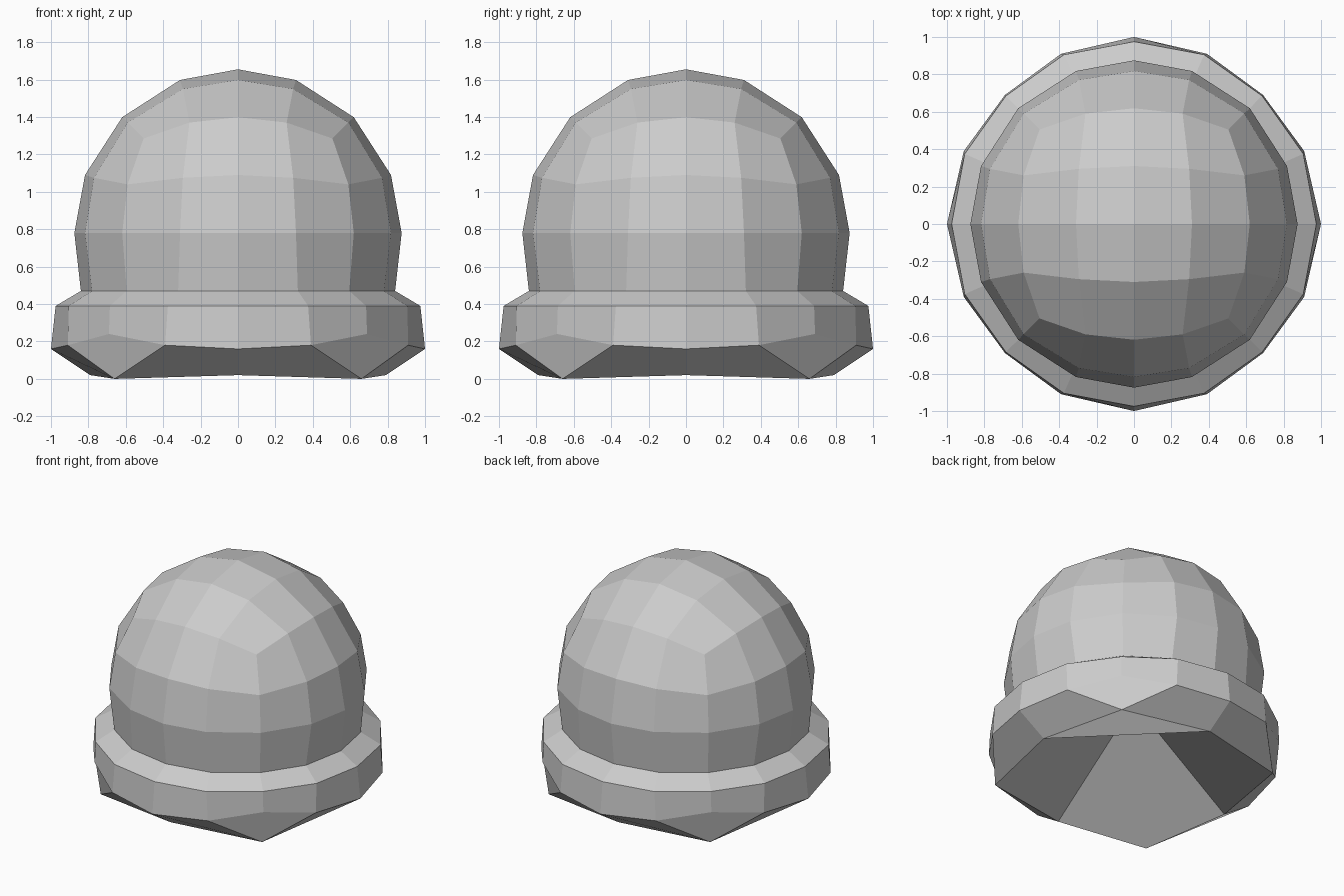
import bpy, bmesh
from math import pi, cos, sin

if "Cube" in bpy.data.objects:
    bpy.data.objects.remove(bpy.data.objects["Cube"])

bm = bmesh.new()

# Upper dome: a gridded cube, lower half removed, rounded to a sphere
bmesh.ops.create_cube(bm, size=2)
bmesh.ops.subdivide_edges(bm, edges=bm.edges[:], cuts=3, use_grid_fill=True)
bmesh.ops.delete(bm, geom=[v for v in bm.verts if v.co.z < -0.1], context='VERTS')
# rounded position of each kind of grid point: (lattice values) -> (0, 0.5, 1) lengths
ROUND = {
    (0, 0, 2): (0, 0, 0.875), (0, 1, 2): (0, 0.31, 0.818), (0, 2, 2): (0, 0, 0.619),
    (1, 1, 2): (0, 0.295, 0.77), (1, 2, 2): (0, 0.26, 0.59), (2, 2, 2): (0, 0, 0.505)}
for v in bm.verts:
    steps = [round(2 * abs(c)) for c in v.co]
    lengths = ROUND[tuple(sorted(steps))]
    v.co = [lengths[s] * (1 if c > 0 else -1) for s, c in zip(steps, v.co)]
    v.co.z += 0.78


def ring(p0, p1, p2):
    """16 points: p0 on the axes, p1 = (along, across, z) beside them, p2 on the diagonals."""
    out = []
    for k in range(4):
        c, s = round(cos(k * pi / 2)), round(sin(k * pi / 2))
        for x, y, z in ((p0[0], 0, p0[1]), p1, (p2[0], p2[0], p2[1]), (p1[1], p1[0], p1[2])):
            out.append(bm.verts.new((c * x - s * y, s * x + c * y, z)))
    return out


# Dome wall and thick rim
rings = [
    ring((0.875, 0.78), (0.818, 0.31, 0.78), (0.619, 0.78)),
    ring((0.84, 0.47), (0.78, 0.32, 0.47), (0.595, 0.47)),
    ring((0.975, 0.39), (0.905, 0.375, 0.39), (0.685, 0.39)),
    ring((1.0, 0.16), (0.91, 0.39, 0.18), (0.69, 0.24))]
for a, b in zip(rings, rings[1:]):
    for i in range(16):
        j = (i + 1) % 16
        bm.faces.new((a[i], b[i], b[j], a[j]))

# Underside: four low corners and a hollow rising to the middle
r = rings[-1]
foot = []
for k in range(4):
    c, s = round(cos(k * pi / 2)), round(sin(k * pi / 2))
    foot.append(bm.verts.new((0.79 * c, 0.79 * s, 0.02)))
    foot.append(bm.verts.new((0.66 * (c - s), 0.66 * (s + c), 0)))
apex = bm.verts.new((0, 0, 0.59))
for k in range(4):
    i = 4 * k
    mid, corner, nxt = foot[2 * k], foot[2 * k + 1], foot[(2 * k + 2) % 8]
    bm.faces.new((r[i], mid, corner, r[i + 1]))
    bm.faces.new((r[i + 1], corner, r[i + 3], r[i + 2]))
    bm.faces.new((r[i + 3], corner, nxt, r[(i + 4) % 16]))
    bm.faces.new((mid, apex, nxt, corner))

bmesh.ops.remove_doubles(bm, verts=bm.verts[:], dist=0.005)
bmesh.ops.recalc_face_normals(bm, faces=bm.faces[:])
mesh = bpy.data.meshes.new("rimmed_dome")
bm.to_mesh(mesh)
bm.free()
bpy.context.collection.objects.link(bpy.data.objects.new("rimmed_dome", mesh))
